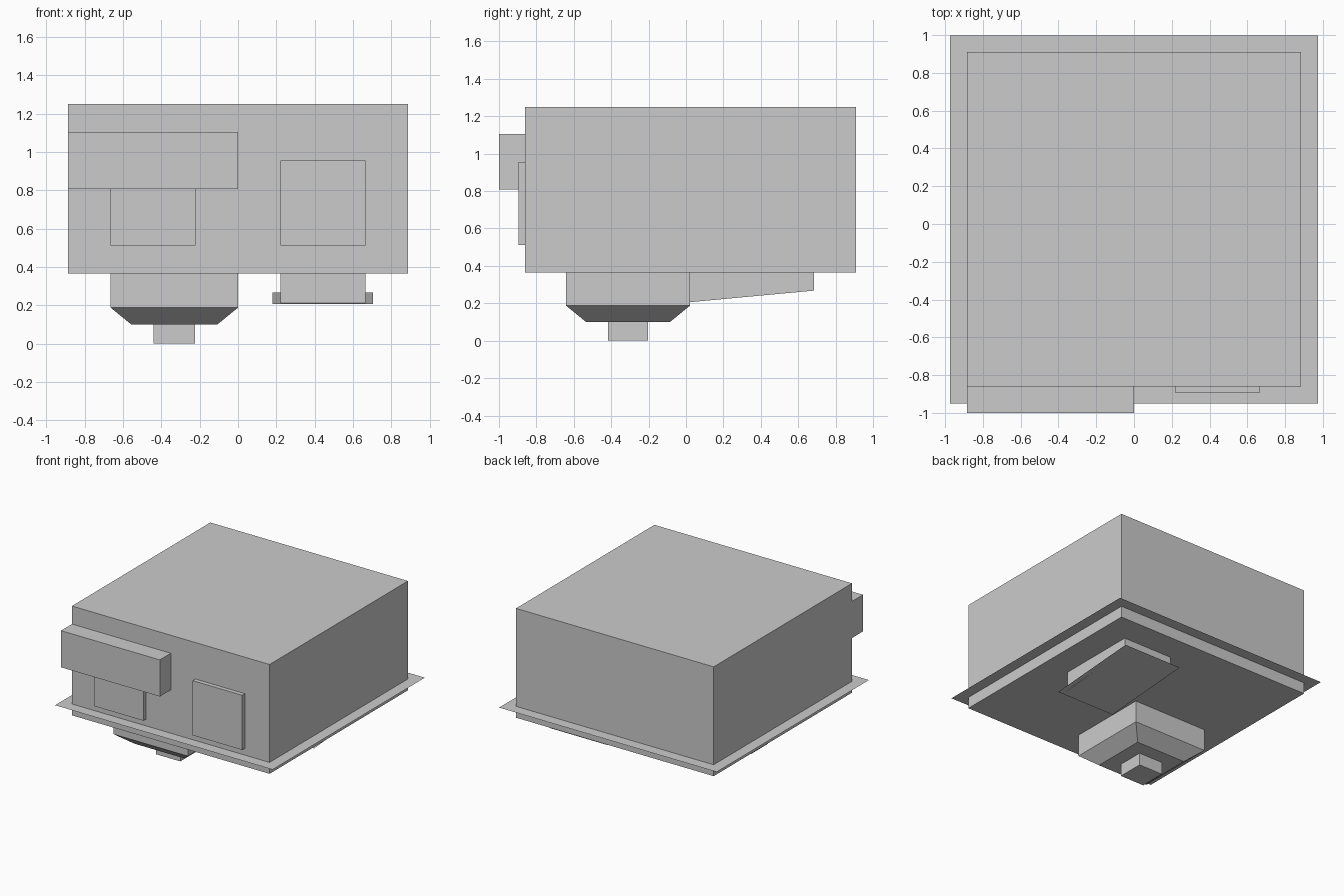
import bpy

if "Cube" in bpy.data.objects:
    bpy.data.objects.remove(bpy.data.objects["Cube"])


def make(name, verts, faces):
    mesh = bpy.data.meshes.new(name)
    mesh.from_pydata(verts, [], faces)
    ob = bpy.data.objects.new(name, mesh)
    bpy.context.collection.objects.link(ob)
    return ob


def ring(x0, x1, y0, y1, z_front, z_back):
    return [(x0, y0, z_front), (x1, y0, z_front), (x1, y1, z_back), (x0, y1, z_back)]


def block(name, bottom, top):
    """Closed six-sided solid between two four-point rings."""
    sides = [(i, (i + 1) % 4, (i + 1) % 4 + 4, i + 4) for i in range(4)]
    return make(name, bottom + top, [(3, 2, 1, 0), (4, 5, 6, 7)] + sides)


def box(name, x0, x1, y0, y1, z0, z1):
    return block(name, ring(x0, x1, y0, y1, z0, z0), ring(x0, x1, y0, y1, z1, z1))


def sheet(name, *args):
    return make(name, ring(*args), [(0, 1, 2, 3)])


def square(cx, cy, r, z):
    return ring(cx - r, cx + r, cy - r, cy + r, z, z)


W, FRONT, BACK = 0.885, -0.86, 0.91
Z0, Z1 = 0.365, 1.25

# Main body and the thin brim around it
box("body", -W, W, FRONT, BACK, Z0, Z1)
sheet("brim", -0.974, 0.974, -0.949, 0.999, 0.457, 0.457)

# Front panels and the overhanging brow on the left
for side, s in (("left", -1), ("right", 1)):
    xs = sorted((s * 0.221, s * 0.664))
    box(side + "_front_panel", *xs, -0.895, FRONT, 0.5125, 0.955)
box("brow", -W, 0, -1.0, FRONT, 0.8075, 1.104)

# Stepped spout below the body
CX, CY = -0.332, -0.31
block("spout_collar", square(CX, CY, 0.332, 0.188), square(CX, CY, 0.332, Z0))
block("spout_taper", square(CX, CY, 0.224, 0.1), square(CX, CY, 0.332, 0.188))
block("spout_tip", square(CX, CY, 0.108, 0), square(CX, CY, 0.108, 0.1))

# Sloping block below the body with a thin plate under it
block("slanted_block", ring(0.221, 0.664, 0.02, 0.685, 0.206, 0.268),
      ring(0.221, 0.664, 0.02, 0.685, Z0, Z0))
sheet("slanted_plate", 0.18, 0.705, -0.035, 0.743, 0.207, 0.267)
